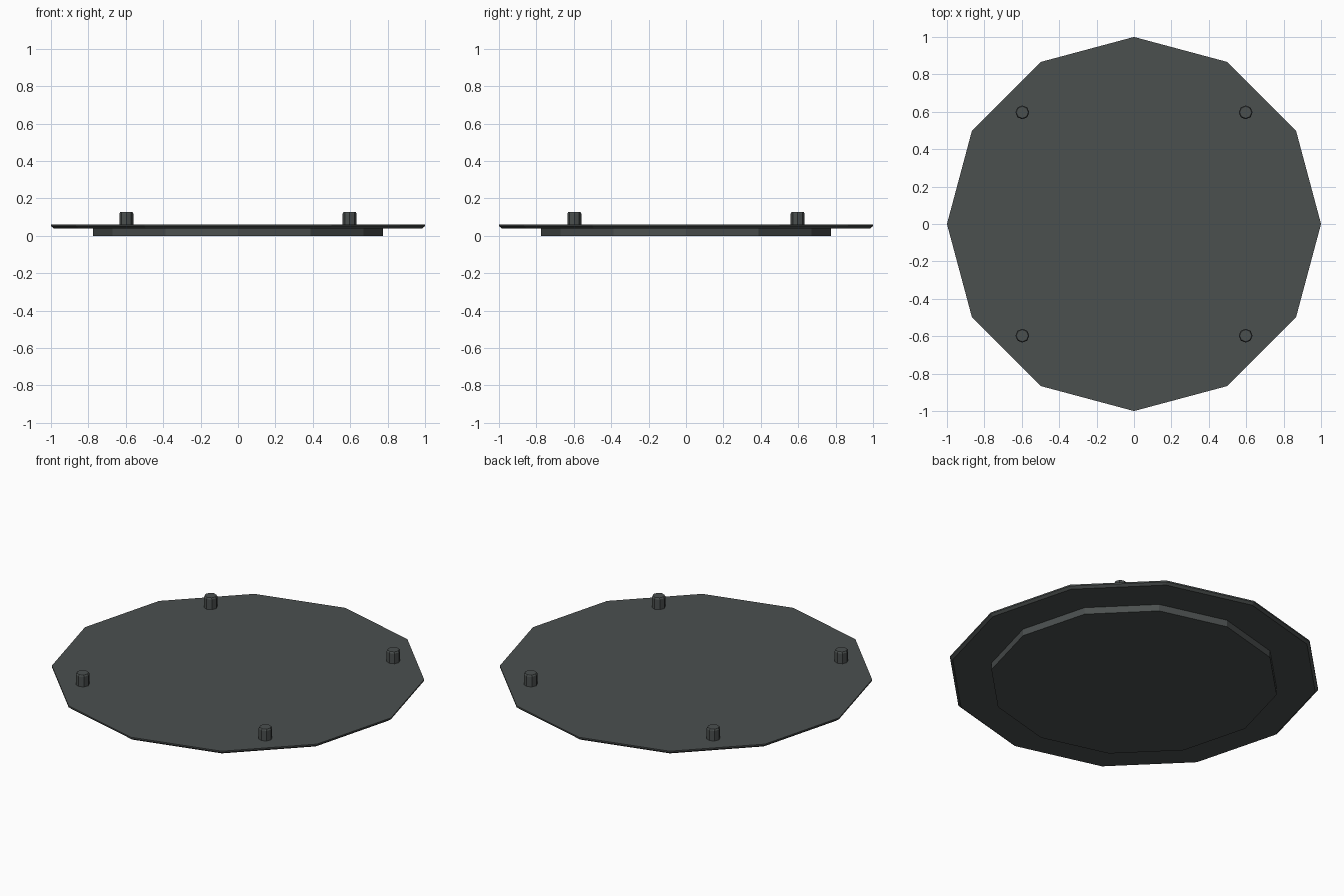
import bpy, bmesh, math

if "Cube" in bpy.data.objects:
    bpy.data.objects.remove(bpy.data.objects["Cube"])

mat = bpy.data.materials.new("dark_slate_grey")
mat.diffuse_color = (0.07, 0.079, 0.078, 1)
mat.use_nodes = True
mat.node_tree.nodes["Principled BSDF"].inputs["Base Color"].default_value = mat.diffuse_color


def lathe(name, sides, rings, x=0, y=0):
    """Flat-shaded capped solid from (radius, z) rings, corners on the axes."""
    bm = bmesh.new()
    loops = [[bm.verts.new((x + r * math.cos(2 * math.pi * i / sides),
                            y + r * math.sin(2 * math.pi * i / sides), z))
              for i in range(sides)] for r, z in rings]
    for a, b in zip(loops, loops[1:]):
        for i in range(sides):
            j = (i + 1) % sides
            bm.faces.new((a[i], a[j], b[j], b[i]))
    bm.faces.new(loops[0][::-1])
    bm.faces.new(loops[-1])
    me = bpy.data.meshes.new(name)
    bm.to_mesh(me)
    bm.free()
    me.materials.append(mat)
    ob = bpy.data.objects.new(name, me)
    bpy.context.collection.objects.link(ob)
    return ob


# Smaller foot disc underneath
lathe("base_disc", 12, [(0.775, 0), (0.775, 0.042)])
# Wide thin top plate, slightly tapered below
lathe("top_plate", 12, [(0.985, 0.04), (1.0, 0.052), (1.0, 0.06)])
# Four pegs with a small chamfer on top
for sx in (-1, 1):
    for sy in (-1, 1):
        lathe(f"peg_{'right' if sx > 0 else 'left'}_{'back' if sy > 0 else 'front'}",
              8, [(0.037, 0.05), (0.037, 0.12), (0.032, 0.128)], sx * 0.597, sy * 0.597)
